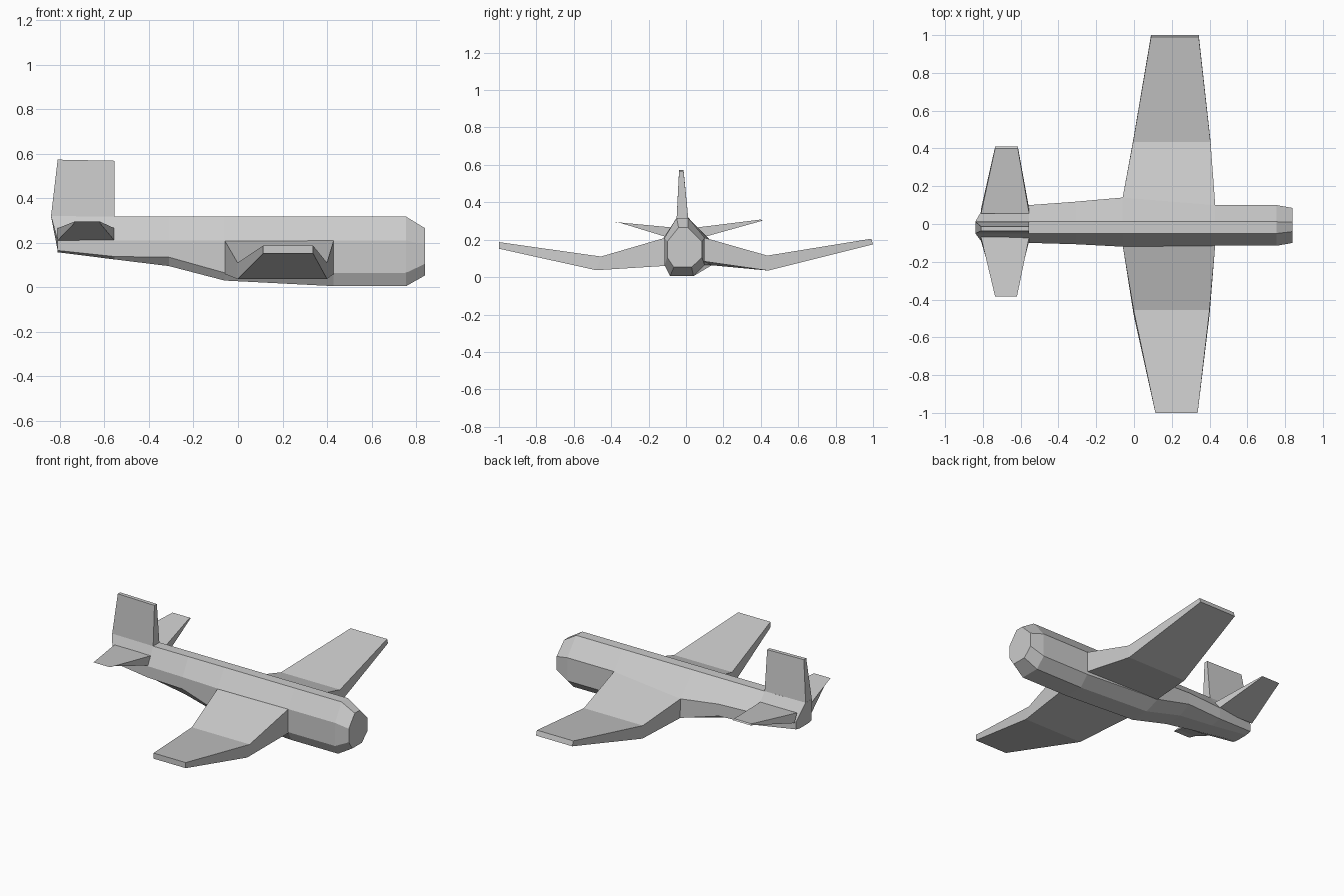
import bpy, bmesh

if "Cube" in bpy.data.objects:
    bpy.data.objects.remove(bpy.data.objects["Cube"])

grey = bpy.data.materials.new("plain grey")
grey.diffuse_color = (0.6, 0.6, 0.6, 1)
grey.use_nodes = True
grey.node_tree.nodes["Principled BSDF"].inputs["Base Color"].default_value = grey.diffuse_color


def loft(name, rings):
    """Skin a list of equal-length rings and cap both ends."""
    bm = bmesh.new()
    loops = [[bm.verts.new(p) for p in ring] for ring in rings]
    n = len(loops[0])
    for a, b in zip(loops, loops[1:]):
        for i in range(n):
            j = (i + 1) % n
            bm.faces.new((a[i], a[j], b[j], b[i]))
    bm.faces.new(loops[0])
    bm.faces.new(loops[-1])
    bmesh.ops.recalc_face_normals(bm, faces=bm.faces)
    me = bpy.data.meshes.new(name)
    bm.to_mesh(me)
    bm.free()
    me.materials.append(grey)
    ob = bpy.data.objects.new(name, me)
    bpy.context.collection.objects.link(ob)
    return ob


def hull_ring(x, top, shoulder, chine, keel, left=-0.115, right=0.10,
              t=(-0.05, 0.012), k=(-0.085, 0.04), x_top=None, right_z=None):
    """Eight-sided fuselage section: flat top, side panels, flat keel."""
    xt = x if x_top is None else x_top
    rz = shoulder if right_z is None else right_z
    return [(xt, t[0], top), (xt, t[1], top), (x, right, rz), (x, right, chine),
            (x, k[1], keel), (x, k[0], keel), (x, left, chine), (x, left, shoulder)]


def section(y_low, y_top, x0, x1, low, top):
    """Four-cornered section of a wing or tailplane."""
    return [(x0, y_low, low), (x1, y_low, low), (x1, y_top, top), (x0, y_top, top)]


# Fuselage, tail to nose
loft("fuselage", [
    hull_ring(-0.81, 0.32, 0.21, 0.165, 0.157, -0.09, 0.065, k=(-0.06, 0.03), x_top=-0.84),
    hull_ring(-0.555, 0.317, 0.21, 0.138, 0.125, -0.10, 0.10, k=(-0.07, 0.03)),
    hull_ring(-0.31, 0.317, 0.21, 0.135, 0.095, -0.107, 0.118),
    hull_ring(-0.06, 0.317, 0.21, 0.065, 0.03, -0.12, 0.14, right_z=0.185),
    hull_ring(0.43, 0.317, 0.21, 0.065, 0.005),
    hull_ring(0.755, 0.317, 0.21, 0.065, 0.005),
    hull_ring(0.84, 0.265, 0.19, 0.105, 0.053, -0.10, 0.085, t=(-0.04, 0.01), k=(-0.065, 0.03)),
])

# Cranked wings: root, bend, tip
loft("left_wing", [
    [(-0.06, 0.12, 0.065), (0.43, 0.09, 0.085), (0.43, 0.10, 0.21), (-0.06, 0.14, 0.185)],
    section(0.44, 0.435, -0.005, 0.405, 0.035, 0.115),
    section(1.0, 0.99, 0.09, 0.343, 0.175, 0.205),
])
loft("right_wing", [
    section(-0.11, -0.112, -0.06, 0.43, 0.06, 0.21),
    section(-0.48, -0.455, -0.002, 0.40, 0.037, 0.11),
    section(-1.0, -1.0, 0.113, 0.337, 0.152, 0.187),
])

# Tailplanes
loft("left_tailplane", [
    section(0.08, 0.055, -0.81, -0.555, 0.21, 0.265),
    section(0.41, 0.40, -0.735, -0.615, 0.302, 0.308),
])
loft("right_tailplane", [
    section(-0.09, -0.07, -0.81, -0.555, 0.21, 0.265),
    section(-0.345, -0.385, -0.735, -0.62, 0.288, 0.295),
])

# Upright fin with the trailing edge swept at its foot
fin_foot, fin_top = (-0.05, 0.012), (-0.037, -0.013)
loft("tail_fin", [
    [(-0.84, fin_foot[0], 0.317), (-0.555, fin_foot[0], 0.315),
     (-0.555, fin_foot[1], 0.315), (-0.84, fin_foot[1], 0.317)],
    [(-0.81, fin_top[0], 0.573), (-0.555, fin_top[0], 0.568),
     (-0.555, fin_top[1], 0.568), (-0.81, fin_top[1], 0.573)],
])
